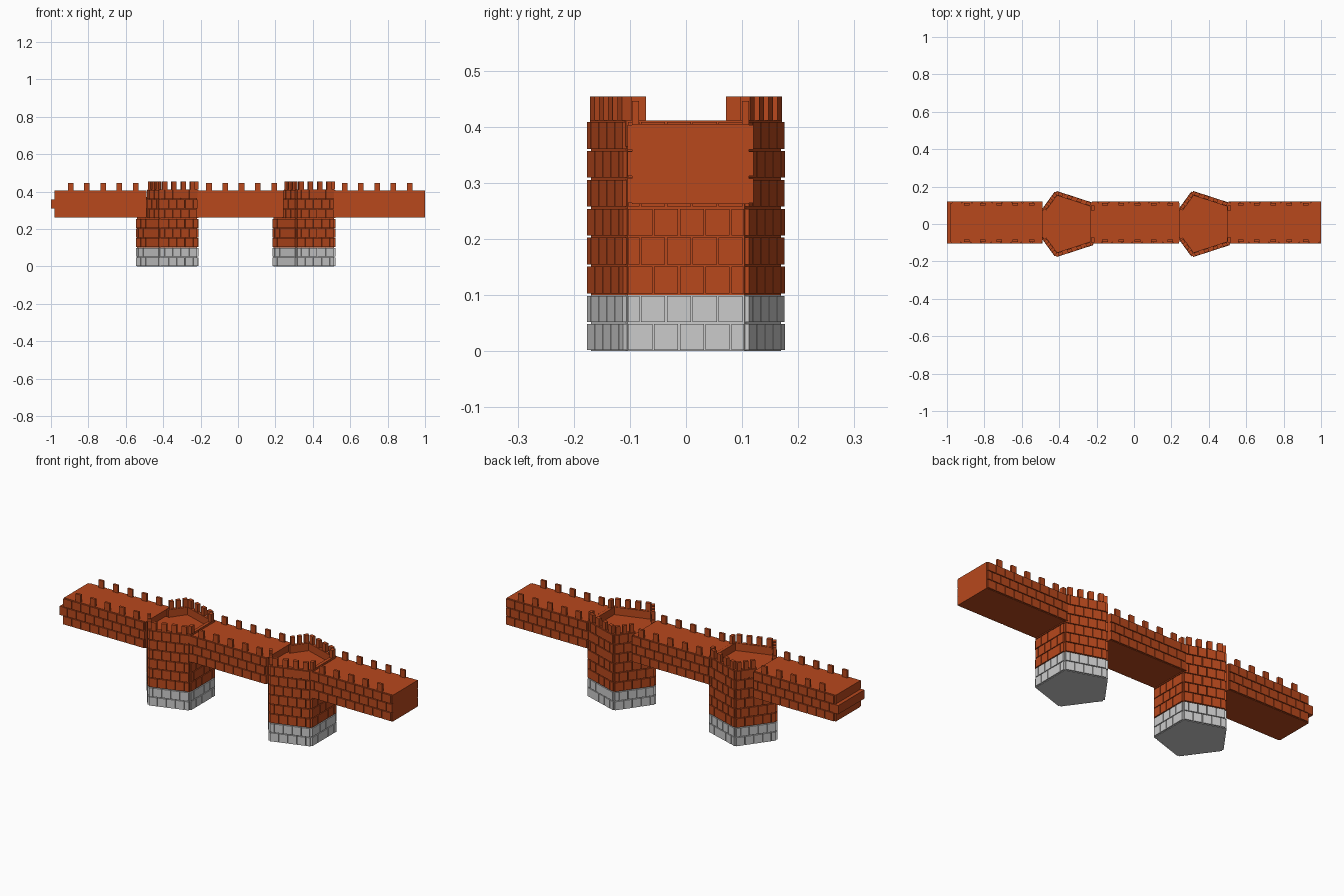
import bpy, bmesh, math
from mathutils import Matrix, Vector

if "Cube" in bpy.data.objects:
    bpy.data.objects.remove(bpy.data.objects["Cube"])

RED = bpy.data.materials.new("red_brick")
RED.diffuse_color = (0.48, 0.065, 0.012, 1)
RED.use_nodes = True
RED.node_tree.nodes["Principled BSDF"].inputs["Base Color"].default_value = RED.diffuse_color
R = 0.178            # tower radius
ROW = 0.0515         # brick course height
Y0, Y1 = -0.096, 0.112   # bridge deck sides
Z0, Z1 = 0.262, 0.405    # bridge deck underside and top


def box(bm, x0, x1, y0, y1, z0, z1, m=Matrix()):
    t = Matrix.Translation(((x0 + x1) / 2, (y0 + y1) / 2, (z0 + z1) / 2))
    s = Matrix.Diagonal((x1 - x0, y1 - y0, z1 - z0, 1))
    bmesh.ops.create_cube(bm, size=1, matrix=m @ t @ s)


def prism(bm, pts, z0, z1):
    face = bm.faces.new([bm.verts.new((p.x, p.y, z0)) for p in pts])
    ext = bmesh.ops.extrude_face_region(bm, geom=[face])
    up = [g for g in ext["geom"] if isinstance(g, bmesh.types.BMVert)]
    bmesh.ops.translate(bm, verts=up, vec=(0, 0, z1 - z0))


def finish(bm, name, mat=None):
    bmesh.ops.recalc_face_normals(bm, faces=bm.faces)
    me = bpy.data.meshes.new(name)
    bm.to_mesh(me)
    bm.free()
    if mat:
        me.materials.append(mat)
    bpy.context.collection.objects.link(bpy.data.objects.new(name, me))


def course(bm, length, z, h, odd, m, width=0.046, out=0.008):
    """One row of bricks along local x, sticking out towards -y."""
    x = -width / 2 if odd else 0
    while x < length - 0.005:
        a, b = max(x, 0) + 0.0015, min(x + width, length) - 0.0015
        if b - a > 0.006:
            box(bm, a, b, -out, 0.004, z + 0.002, z + h - 0.002, m)
        x += width


def edge_frame(a, b):
    """Local x runs along a->b, local -y points outwards."""
    d = b - a
    return Matrix.Translation(a) @ Matrix.Rotation(math.atan2(d.y, d.x), 4, 'Z'), d.length


def tower(cx, tag):
    pts = [Vector((cx + R * math.cos(a), R * math.sin(a), 0))
           for a in (math.pi + k * math.tau / 5 for k in range(5))]
    edges = [edge_frame(pts[k], pts[(k + 1) % 5]) for k in range(5)]

    # stone base with two courses
    bm = bmesh.new()
    prism(bm, pts, 0, 0.1)
    for r in range(2):
        for m, L in edges:
            course(bm, L, r * 0.05, 0.05, r % 2, m)
    finish(bm, tag + "_stone_base")

    # brick shaft, with the floor sunk below the rim
    bm = bmesh.new()
    prism(bm, pts, 0.1, 0.37)
    for r in range(6):
        for k, (m, L) in enumerate(edges):
            if r >= 3 and k in (0, 4):      # deck runs into this corner
                cut = 0.10
                if k == 0:
                    course(bm, L - cut, 0.101 + r * ROW, ROW, r % 2,
                           m @ Matrix.Translation((cut, 0, 0)))
                else:
                    course(bm, L - cut, 0.101 + r * ROW, ROW, r % 2, m)
            else:
                course(bm, L, 0.101 + r * ROW, ROW, r % 2, m)
    finish(bm, tag + "_shaft", RED)

    # rim wall and battlements
    bm = bmesh.new()
    for k, (m, L) in enumerate(edges):
        a = 0.10 if k == 0 else 0
        b = L - 0.10 if k == 4 else L
        box(bm, a, b, -0.002, 0.015, 0.365, 0.411, m)
        if k == 2:
            spots = [0.02, L - 0.02]
        else:
            n = 4 if k in (1, 3) else 3
            spots = [a + (b - a) * (i + 0.5) / n for i in range(n)]
        w = 0.013 if k in (1, 2, 3) else 0.011
        for s in spots:
            box(bm, s - w, s + w, -0.006, 0.012, 0.411, 0.454, m)
    finish(bm, tag + "_battlements", RED)


def deck(x0, x1, name, merlons):
    bm = bmesh.new()
    box(bm, x0, x1, Y0, Y1, Z0, Z1)
    h = (Z1 - Z0) / 3
    front = Matrix.Translation((x0, Y0, 0))
    back = Matrix.Translation((x1, Y1, 0)) @ Matrix.Rotation(math.pi, 4, 'Z')
    for r in range(3):
        for m in (front, back):
            course(bm, x1 - x0, Z0 + r * h, h, r % 2, m, 0.054)
    # battlements along both edges
    for x in merlons:
        for y in (Y0, Y1 - 0.012):
            box(bm, x - 0.015, x + 0.015, y, y + 0.012, Z1 - 0.002, 0.446)
    if x0 < -0.9:   # middle course projecting at the left end
        box(bm, -1.0, x0 + 0.01, Y0 - 0.008, Y1 + 0.008, Z0 + h, Z0 + 2 * h)
    finish(bm, name, RED)


tower(-0.362, "left_tower")
tower(0.368, "right_tower")
deck(-0.98, -0.488, "left_deck", [-0.895 + 0.087 * i for i in range(5)])
deck(-0.225, 0.242, "middle_deck", [-0.155 + 0.087 * i for i in range(5)])
deck(0.505, 1.0, "right_deck", [0.57 + 0.087 * i for i in range(5)])
